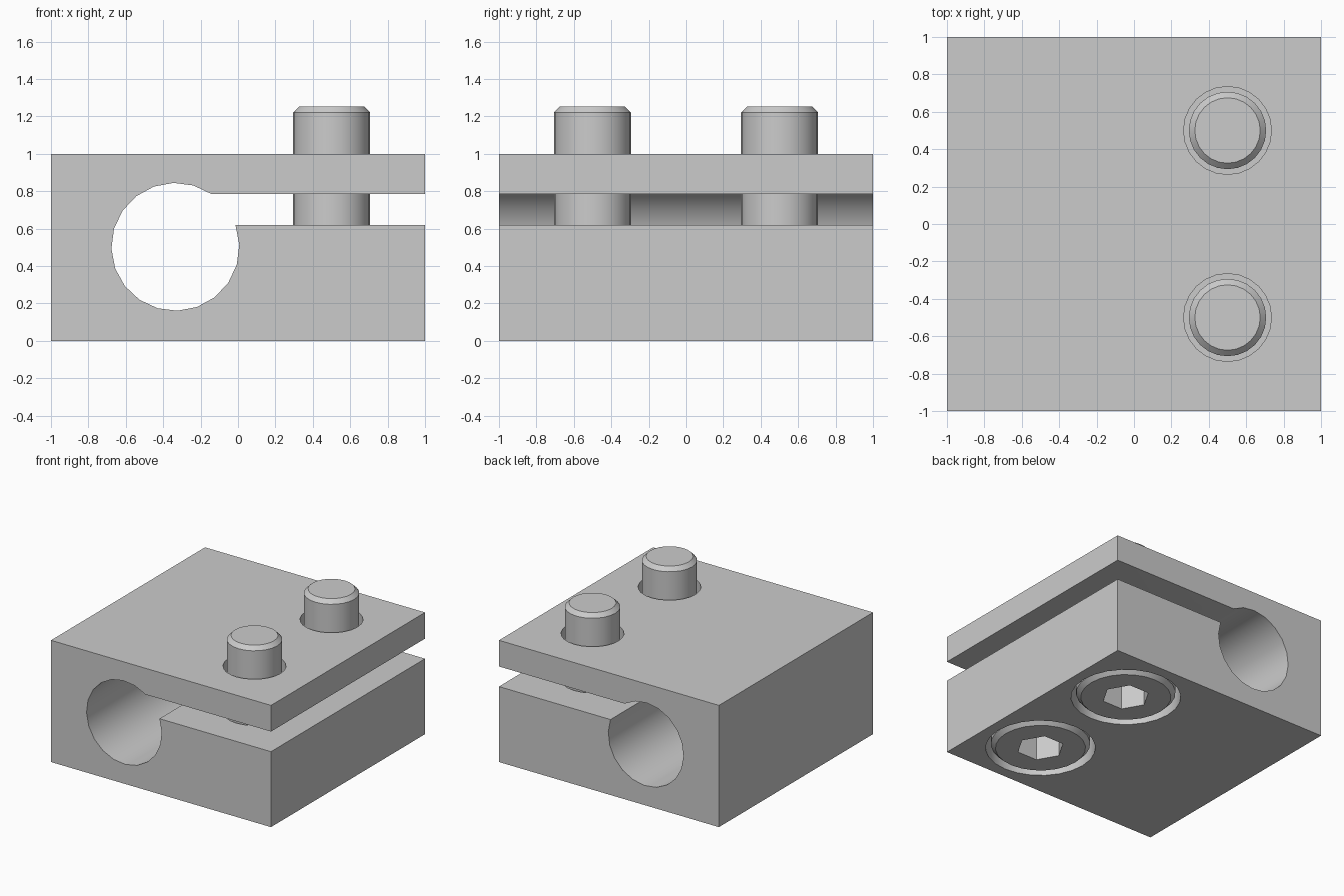
import bpy, bmesh
from math import sin, cos, pi, asin, radians

if "Cube" in bpy.data.objects:
    bpy.data.objects.remove(bpy.data.objects["Cube"])

SEGMENTS = 24
BOLT_Y = (0.5, -0.5)
BOLT_X = 0.5

grey = bpy.data.materials.new("plain grey")
grey.use_nodes = True
colour = (0.6, 0.6, 0.6, 1)
grey.diffuse_color = colour
grey.node_tree.nodes["Principled BSDF"].inputs["Base Color"].default_value = colour


def finish(name, bm):
    bmesh.ops.recalc_face_normals(bm, faces=bm.faces)
    mesh = bpy.data.meshes.new(name)
    bm.to_mesh(mesh)
    bm.free()
    mesh.materials.append(grey)
    obj = bpy.data.objects.new(name, mesh)
    bpy.context.collection.objects.link(obj)
    return obj


def lathe(name, profile, x, y, sides=SEGMENTS):
    """Closed solid of stacked rings given as (radius, z)."""
    bm = bmesh.new()
    rings = [[bm.verts.new((x + r * cos(2 * pi * i / sides),
                            y + r * sin(2 * pi * i / sides), z))
              for i in range(sides)] for r, z in profile]
    for a, b in zip(rings, rings[1:]):
        for i in range(sides):
            j = (i + 1) % sides
            bm.faces.new((a[i], a[j], b[j], b[i]))
    bm.faces.new(rings[0])
    bm.faces.new(rings[-1])
    return finish(name, bm)


def cut(obj, cutters):
    """Subtract the cutters, bake the result and remove them."""
    for c in cutters:
        c.hide_render = True
        mod = obj.modifiers.new("cut", "BOOLEAN")
        mod.operation = "DIFFERENCE"
        mod.solver = "EXACT"
        mod.object = c
    bpy.context.view_layer.update()
    graph = bpy.context.evaluated_depsgraph_get()
    mesh = bpy.data.meshes.new_from_object(obj.evaluated_get(graph))
    obj.modifiers.clear()
    obj.data = mesh
    for c in cutters:
        bpy.data.objects.remove(c)


def smooth(obj):
    bpy.ops.object.select_all(action="DESELECT")
    obj.select_set(True)
    bpy.context.view_layer.objects.active = obj
    bpy.ops.object.shade_smooth_by_angle(angle=radians(30))


# Clamp block: outline with a round bore that opens into a slot
bore_x, bore_z, bore_r = -0.335, 0.503, 0.342
slot_low, slot_high = 0.62, 0.785
start = pi - asin((slot_high - bore_z) / bore_r)
start = pi - start
end = 2 * pi + asin((slot_low - bore_z) / bore_r)
steps = 18
outline = [(1, slot_high)]
for i in range(steps + 1):
    a = start + (end - start) * i / steps
    outline.append((bore_x + bore_r * cos(a), bore_z + bore_r * sin(a)))
outline += [(1, slot_low), (1, 0), (-1, 0), (-1, 1), (1, 1)]

bm = bmesh.new()
front = bm.faces.new([bm.verts.new((x, -1, z)) for x, z in outline])
extruded = bmesh.ops.extrude_face_region(bm, geom=[front])["geom"]
bmesh.ops.translate(bm, vec=(0, 2, 0),
                    verts=[v for v in extruded if isinstance(v, bmesh.types.BMVert)])
block = finish("clamp_block", bm)

# Stepped bolt holes with a counterbore underneath
holes = [lathe("hole_cutter", [(0.414, -0.1), (0.414, 0.43), (0.235, 0.43), (0.235, 1.1)],
               BOLT_X, y) for y in BOLT_Y]
cut(block, holes)
smooth(block)

# Socket head bolts, heads sunk into the underside
for name, y in zip(("back_bolt", "front_bolt"), BOLT_Y):
    bolt = lathe(name, [(0.34, 0.0), (0.375, 0.035), (0.375, 0.43), (0.207, 0.43),
                        (0.207, 1.22), (0.175, 1.252)], BOLT_X, y)
    cut(bolt, [lathe("socket_cutter", [(0.18, -0.1), (0.18, 0.22)], BOLT_X, y, 6)])
    smooth(bolt)
